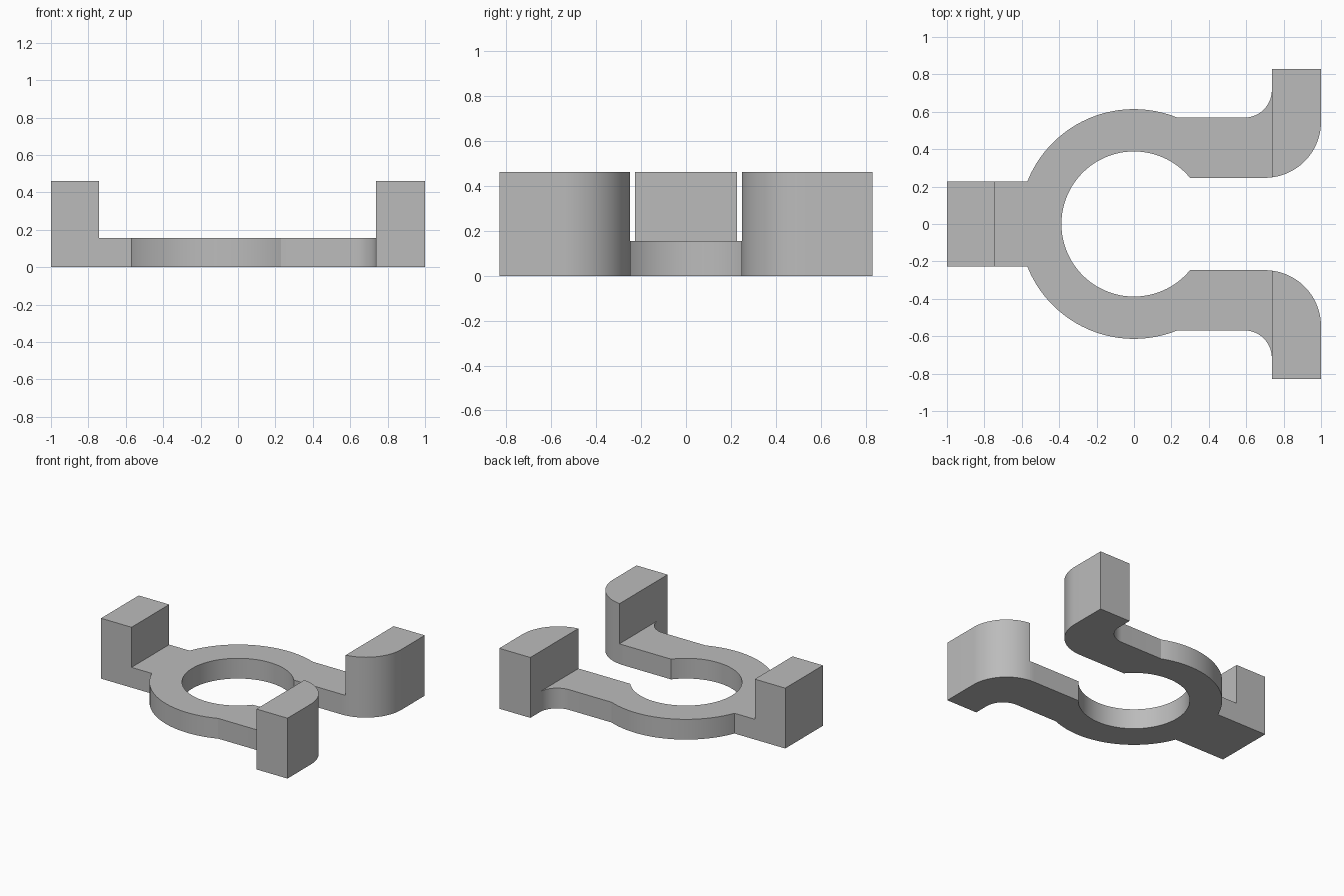
import bpy
import bmesh
from math import sin, cos, asin, acos, pi

if "Cube" in bpy.data.objects:
    bpy.data.objects.remove(bpy.data.objects["Cube"], do_unlink=True)

# Main dimensions
PLATE_H, LUG_H = 0.155, 0.462
R_OUT, R_IN = 0.614, 0.388
TAB_X, TAB_Y = -0.742, 0.228
LUG_X, LUG_END = 0.737, 0.83
ARM_OUT, ARM_IN = 0.569, 0.247
FILLET, BEND = 0.147, 0.30


def arc(cx, cy, r, a0, a1, n):
    return [(cx + r * cos(a0 + (a1 - a0) * i / n),
             cy + r * sin(a0 + (a1 - a0) * i / n)) for i in range(n + 1)]


def mirrored(points):
    return [(x, -y) for x, y in reversed(points)]


# Outer bend of each arm, split where the plate meets the raised lug
bend_x, bend_y = 1 - BEND, ARM_IN + BEND
split = -acos((LUG_X - bend_x) / BEND)
lug_bend = arc(bend_x, bend_y, BEND, 0, split, 24)
plate_bend = arc(bend_x, bend_y, BEND, split, -pi / 2, 3)
fillet = arc(LUG_X - FILLET, ARM_OUT + FILLET, FILLET, -pi / 2, 0, 14)

# Plan outlines: flat ring with arms, then the three raised lugs
half = [(TAB_X, TAB_Y)]
half += arc(0, 0, R_OUT, pi - asin(TAB_Y / R_OUT), asin(ARM_OUT / R_OUT), 48)
half += fillet + plate_bend
half += arc(0, 0, R_IN, asin(ARM_IN / R_IN), pi, 48)
plate = half + mirrored(half)[1:]
arm_lug = [fillet[-1], (LUG_X, LUG_END), (1, LUG_END)] + lug_bend
tab_lug = [(-1, -TAB_Y), (TAB_X, -TAB_Y), (TAB_X, TAB_Y), (-1, TAB_Y)]
cells = [(plate, PLATE_H), (arm_lug, LUG_H),
         (mirrored(arm_lug), LUG_H), (tab_lug, LUG_H)]


def edges(points):
    return list(zip(points, points[1:] + points[:1]))


def key(edge):
    return frozenset((round(x, 4), round(y, 4)) for x, y in edge)


# One closed body: caps for every region, walls only where they are exposed
plate_edges = {key(e) for e in edges(plate)}
lug_edges = {key(e) for pts, h in cells[1:] for e in edges(pts)}
bm = bmesh.new()


def face(coords):
    bm.faces.new([bm.verts.new(c) for c in coords])


for pts, h in cells:
    for z in (0, h):
        face([(x, y, z) for x, y in pts])
    for a, b in edges(pts):
        shared = key((a, b)) in plate_edges & lug_edges
        if shared and h == PLATE_H:
            continue
        low = PLATE_H if shared else 0
        face([(*a, low), (*b, low), (*b, h), (*a, h)])

bmesh.ops.remove_doubles(bm, verts=bm.verts, dist=0.0002)
bmesh.ops.recalc_face_normals(bm, faces=bm.faces)
mesh = bpy.data.meshes.new("ring_bracket")
bm.to_mesh(mesh)
bm.free()

# Plain grey finish
grey = bpy.data.materials.new("grey")
grey.use_nodes = True
colour = (0.5, 0.5, 0.5, 1)
grey.diffuse_color = colour
grey.node_tree.nodes["Principled BSDF"].inputs["Base Color"].default_value = colour
mesh.materials.append(grey)

bracket = bpy.data.objects.new("ring_bracket", mesh)
bpy.context.collection.objects.link(bracket)
bpy.ops.object.select_all(action='DESELECT')
bracket.select_set(True)
bpy.context.view_layer.objects.active = bracket
bpy.ops.object.shade_smooth_by_angle(angle=0.35)
